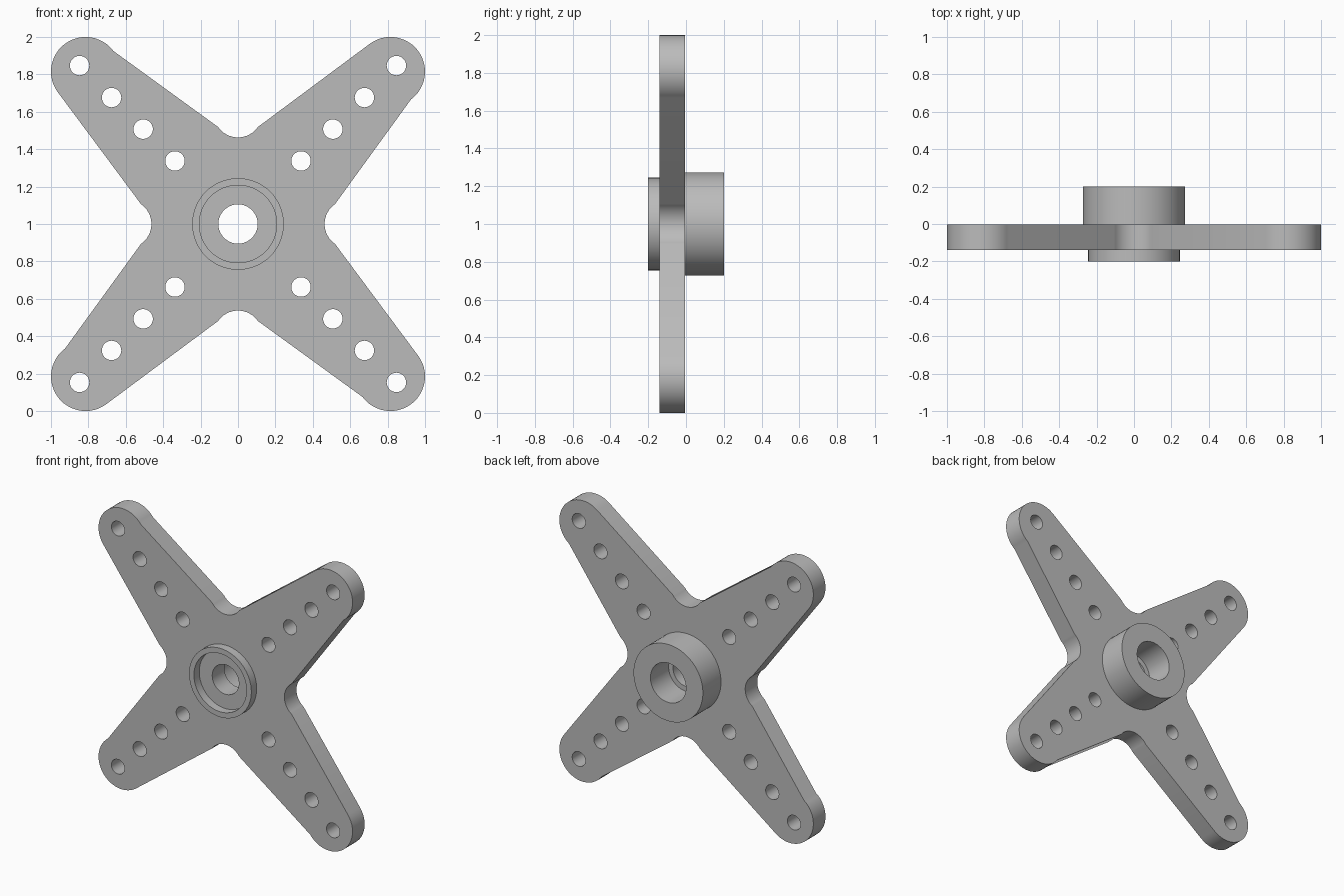
import bpy
import bmesh
from math import pi, sin, cos, atan2, hypot, asin, radians

if "Cube" in bpy.data.objects:
    bpy.data.objects.remove(bpy.data.objects["Cube"], do_unlink=True)

# Single grey material
grey = bpy.data.materials.new("grey_plastic")
grey.use_nodes = True
colour = (0.5, 0.5, 0.5, 1)
grey.diffuse_color = colour
grey.node_tree.nodes["Principled BSDF"].inputs["Base Color"].default_value = colour


def arc(cx, cy, r, start, end, steps):
    return [(cx + r * cos(start + (end - start) * i / steps),
             cy + r * sin(start + (end - start) * i / steps))
            for i in range(steps + 1)]


def circle(r, cx=0, cy=0, steps=64):
    return arc(cx, cy, r, 0, 2 * pi, steps)[:-1]


def slab(name, loops, front, back):
    """Extrude an outline with holes between two depths along y."""
    curve = bpy.data.curves.new(name + "_outline", "CURVE")
    curve.dimensions = "2D"
    curve.fill_mode = "BOTH"
    curve.extrude = (back - front) / 2
    for loop in loops:
        spline = curve.splines.new("POLY")
        spline.points.add(len(loop) - 1)
        for point, (x, y) in zip(spline.points, loop):
            point.co = (x, y, 0, 1)
        spline.use_cyclic_u = True
    obj = bpy.data.objects.new(name, curve)
    bpy.context.collection.objects.link(obj)
    obj.rotation_euler.x = pi / 2
    obj.location = (0, (front + back) / 2, 1)
    bpy.ops.object.select_all(action="DESELECT")
    obj.select_set(True)
    bpy.context.view_layer.objects.active = obj
    bpy.ops.object.convert(target="MESH")
    obj = bpy.context.object
    bm = bmesh.new()
    bm.from_mesh(obj.data)
    bmesh.ops.remove_doubles(bm, verts=bm.verts, dist=1e-5)
    bmesh.ops.recalc_face_normals(bm, faces=bm.faces)
    bm.to_mesh(obj.data)
    bm.free()
    obj.data.materials.clear()
    obj.data.materials.append(grey)
    bpy.ops.object.shade_smooth_by_angle(angle=radians(30))
    return obj


# Four tapered arms with rounded tips and scooped notches between them
tip, tip_r = 0.815, 0.185
notch_r, notch_c, notch_x = 0.13, 0.593, 0.107
slope = radians(36.6)
half = asin(notch_x / notch_r)
quarter = (arc(tip, tip, tip_r, slope - pi / 2, pi / 2 + slope - 2 * slope + pi / 2 - pi / 2 + 2 * slope, 24)
           + arc(0, notch_c, notch_r, half - pi / 2, -half - pi / 2, 16))
outline = []
for k in range(4):
    c, s = round(cos(k * pi / 2)), round(sin(k * pi / 2))
    outline += [(x * c - y * s, x * s + y * c) for x, y in quarter]

# Rows of small holes along each arm
holes = [circle(0.052, sx * d, sy * d, 32)
         for d in (0.337, 0.507, 0.676, 0.847)
         for sx in (-1, 1) for sy in (-1, 1)]

plate_front, plate_back = -0.14, -0.004
slab("cross_plate", [outline, circle(0.105)] + holes, plate_front, plate_back)

# Raised rim on the front and bored hub on the back
slab("front_rim", [circle(0.245), circle(0.207)], -0.2, plate_front)
slab("rear_hub", [circle(0.273), circle(0.14)], plate_back, 0.2)
